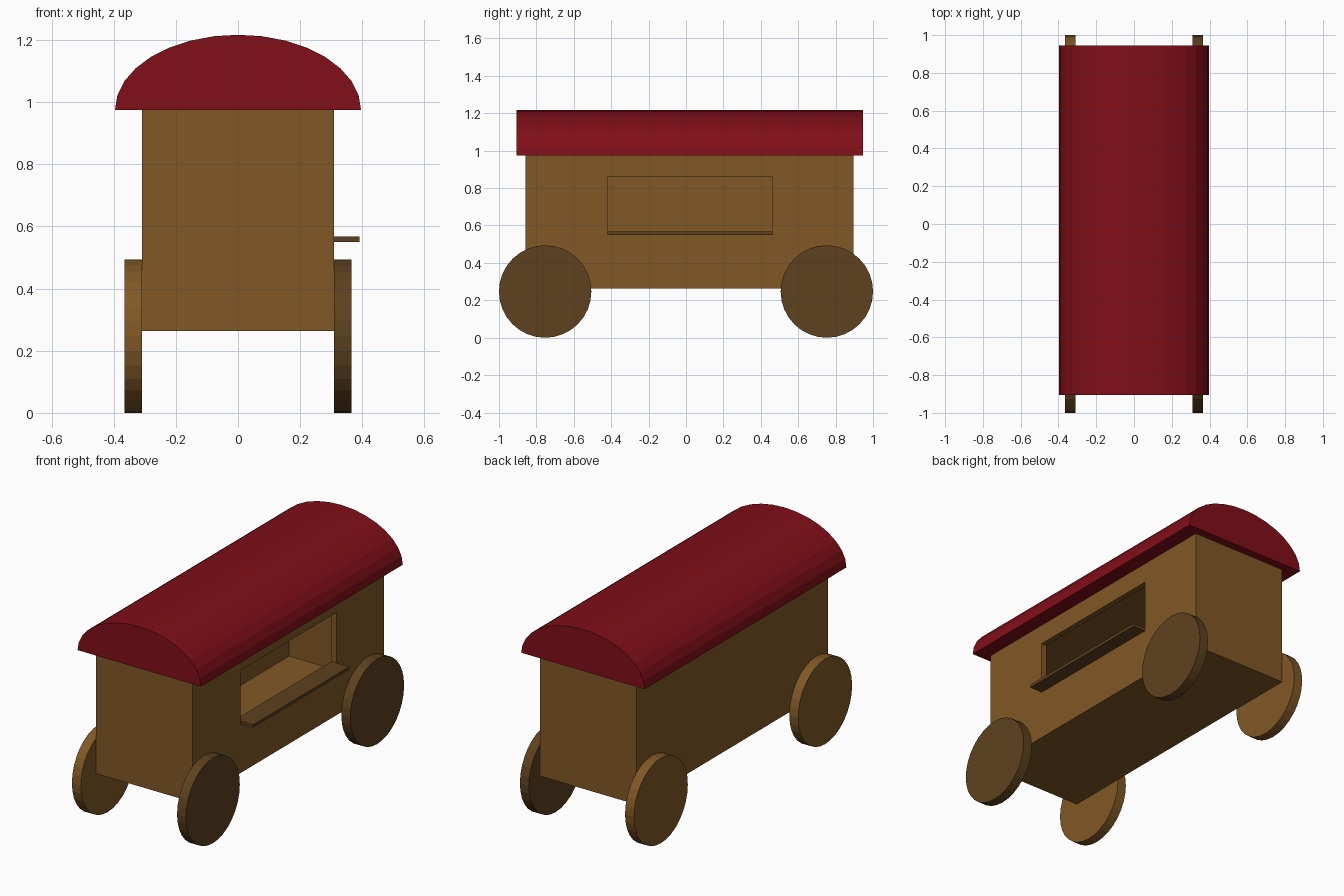
import bpy, bmesh, math
from mathutils import Matrix, Vector

if "Cube" in bpy.data.objects:
    bpy.data.objects.remove(bpy.data.objects["Cube"])


def material(name, rgb):
    m = bpy.data.materials.new(name)
    m.diffuse_color = (*rgb, 1)
    m.use_nodes = True
    m.node_tree.nodes["Principled BSDF"].inputs["Base Color"].default_value = m.diffuse_color
    return m


wood = material("wood", (0.22, 0.098, 0.019))
dark_wood = material("dark_wood", (0.112, 0.053, 0.013))
red = material("red_paint", (0.22, 0.0045, 0.009))


def add_object(name, bm, mat):
    bmesh.ops.recalc_face_normals(bm, faces=bm.faces)
    me = bpy.data.meshes.new(name)
    bm.to_mesh(me)
    bm.free()
    ob = bpy.data.objects.new(name, me)
    bpy.context.collection.objects.link(ob)
    if mat:
        me.materials.append(mat)
    return ob


def box(name, lo, hi, mat):
    lo, hi = Vector(lo), Vector(hi)
    bm = bmesh.new()
    bmesh.ops.create_cube(bm, size=1, matrix=Matrix.Translation((lo + hi) / 2)
                          @ Matrix.Diagonal((*(hi - lo), 1)))
    return add_object(name, bm, mat)


def wheel(name, x, y, mat):
    r = 0.247
    bm = bmesh.new()
    bmesh.ops.create_cone(bm, cap_ends=True, segments=32, radius1=r, radius2=r, depth=0.057,
                          matrix=Matrix.Translation((x, y, r)) @ Matrix.Rotation(math.pi / 2, 4, 'Y'))
    return add_object(name, bm, mat)


# Hollow wagon body with a serving hatch cut in the right wall
T = 0.033
lo, hi = Vector((-0.309, -0.859, 0.264)), Vector((0.309, 0.896, 0.975))
wall = Vector((T, T, T))
body = box("wagon_body", lo, hi, wood)
cutters = [box("room_cutter", lo + wall, hi - wall, None),
           box("hatch_cutter", (0.2, -0.42, 0.55), (0.4, 0.462, 0.859), None)]
for c in cutters:
    mod = body.modifiers.new(c.name, 'BOOLEAN')
    mod.operation = 'DIFFERENCE'
    mod.solver = 'EXACT'
    mod.object = c
    c.hide_render = True
    c.hide_viewport = True

# Serving shelf resting on the hatch sill
box("serving_shelf", (0.309 - T, -0.42, 0.55), (0.391, 0.462, 0.567), dark_wood)

# Barrel roof: half ellipse extruded along the wagon
bm = bmesh.new()
arc = [bm.verts.new((0.396 * math.cos(math.pi * i / 16), -0.905,
                     0.975 + 0.242 * math.sin(math.pi * i / 16))) for i in range(17)]
end = bm.faces.new(arc)
ext = bmesh.ops.extrude_face_region(bm, geom=[end], use_keep_orig=True)
bmesh.ops.translate(bm, vec=(0, 1.85, 0),
                    verts=[g for g in ext["geom"] if isinstance(g, bmesh.types.BMVert)])
add_object("barrel_roof", bm, red)

# Four disc wheels, the right pair darker
for side, sx, mat in (("left", -1, wood), ("right", 1, dark_wood)):
    for place, sy in (("front", -1), ("back", 1)):
        wheel(f"{place}_{side}_wheel", sx * 0.3375, sy * 0.753, mat)
